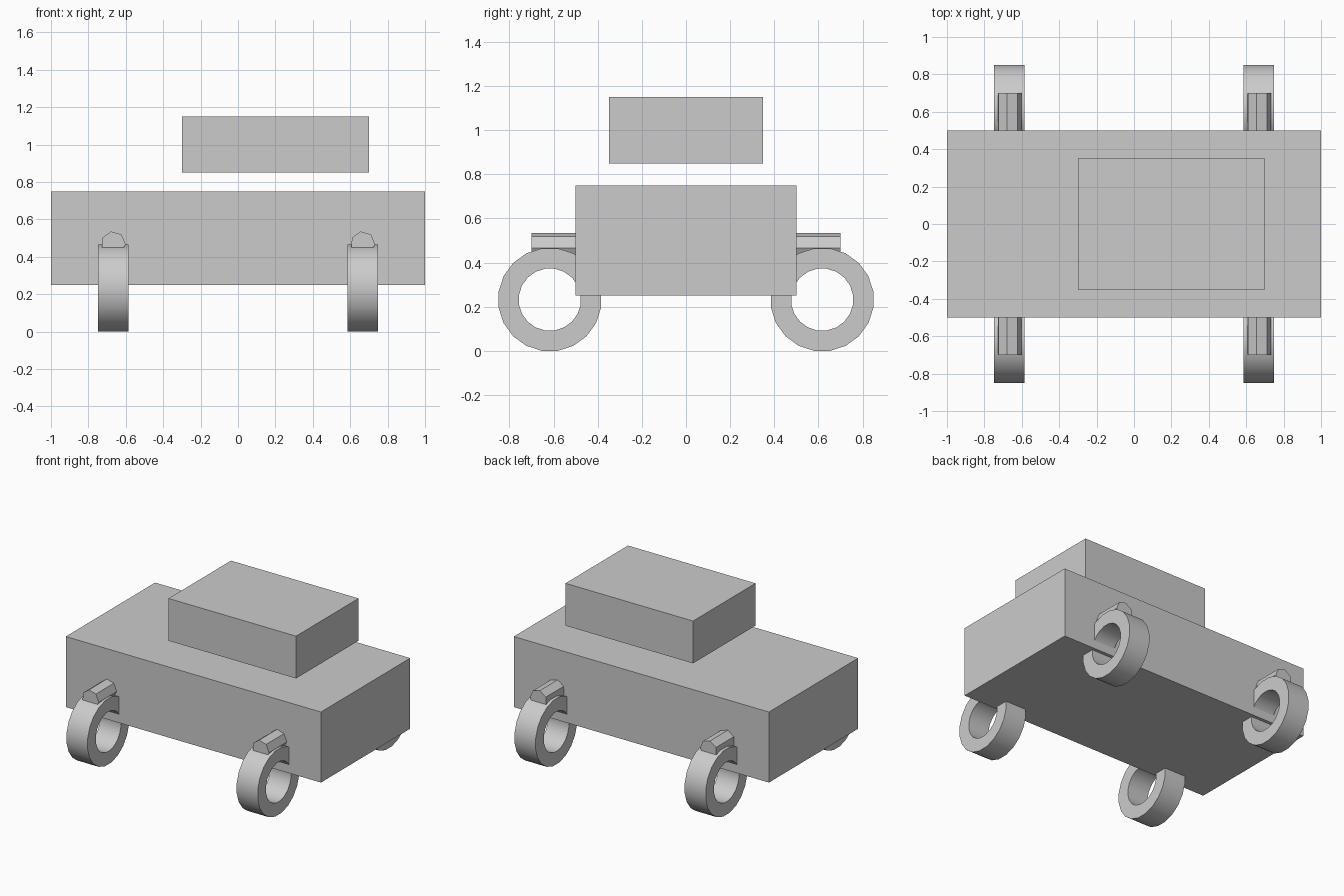
import bpy
import bmesh
import math

cube = bpy.data.objects.get("Cube")
if cube:
    bpy.data.objects.remove(cube, do_unlink=True)

grey = bpy.data.materials.new("plain_grey")
grey.use_nodes = True
grey.diffuse_color = (0.6, 0.6, 0.6, 1)
grey.node_tree.nodes["Principled BSDF"].inputs["Base Color"].default_value = (0.6, 0.6, 0.6, 1)


def finish(name, bm, location):
    bmesh.ops.recalc_face_normals(bm, faces=bm.faces)
    mesh = bpy.data.meshes.new(name)
    bm.to_mesh(mesh)
    bm.free()
    mesh.materials.append(grey)
    obj = bpy.data.objects.new(name, mesh)
    obj.location = location
    bpy.context.collection.objects.link(obj)
    return obj


def box(name, size, location):
    bm = bmesh.new()
    bmesh.ops.create_cube(bm, size=1)
    bmesh.ops.scale(bm, vec=size, verts=bm.verts)
    return finish(name, bm, location)


def wheel(name, location, outer=0.235, inner=0.1415, width=0.165, sides=20):
    # Flat-sided ring around the x axis, smooth on its tread and bore
    bm = bmesh.new()
    loops = []
    for radius, x in ((outer, -1), (outer, 1), (inner, 1), (inner, -1)):
        angles = [math.tau * (i + 0.5) / sides for i in range(sides)]
        loops.append([bm.verts.new((x * width / 2, radius * math.cos(a), radius * math.sin(a)))
                      for a in angles])
    for k in range(4):
        a, b = loops[k], loops[(k + 1) % 4]
        for i in range(sides):
            j = (i + 1) % sides
            face = bm.faces.new((a[i], a[j], b[j], b[i]))
            face.smooth = k in (0, 2)
    for edge in bm.edges:
        if len({f.smooth for f in edge.link_faces}) == 2:
            edge.smooth = False
    return finish(name, bm, location)


def axle(name, location, radius=0.066, length=1.4, sides=7):
    # Seven-sided bar along the y axis
    bm = bmesh.new()
    angles = [math.radians(100) + math.tau * i / sides for i in range(sides)]
    ring = [bm.verts.new((radius * math.cos(a), -length / 2, radius * math.sin(a))) for a in angles]
    end = bm.faces.new(ring)
    bar = bmesh.ops.extrude_face_region(bm, geom=[end], use_keep_orig=True)
    verts = [v for v in bar["geom"] if isinstance(v, bmesh.types.BMVert)]
    bmesh.ops.translate(bm, vec=(0, length, 0), verts=verts)
    return finish(name, bm, location)


# Body and the cabin block floating above it
box("body", (2, 1, 0.5), (0, 0, 0.5))
box("cabin", (1, 0.7, 0.3), (0.2, 0, 1.0))

# Axles with a wheel below each end
for side, x in (("right", -0.667), ("left", 0.667)):
    axle(side + "_axle", (x, 0, 0.47))
    for end, y in (("front", -0.617), ("back", 0.617)):
        wheel(f"{end}_{side}_wheel", (x, y, 0.2325))
